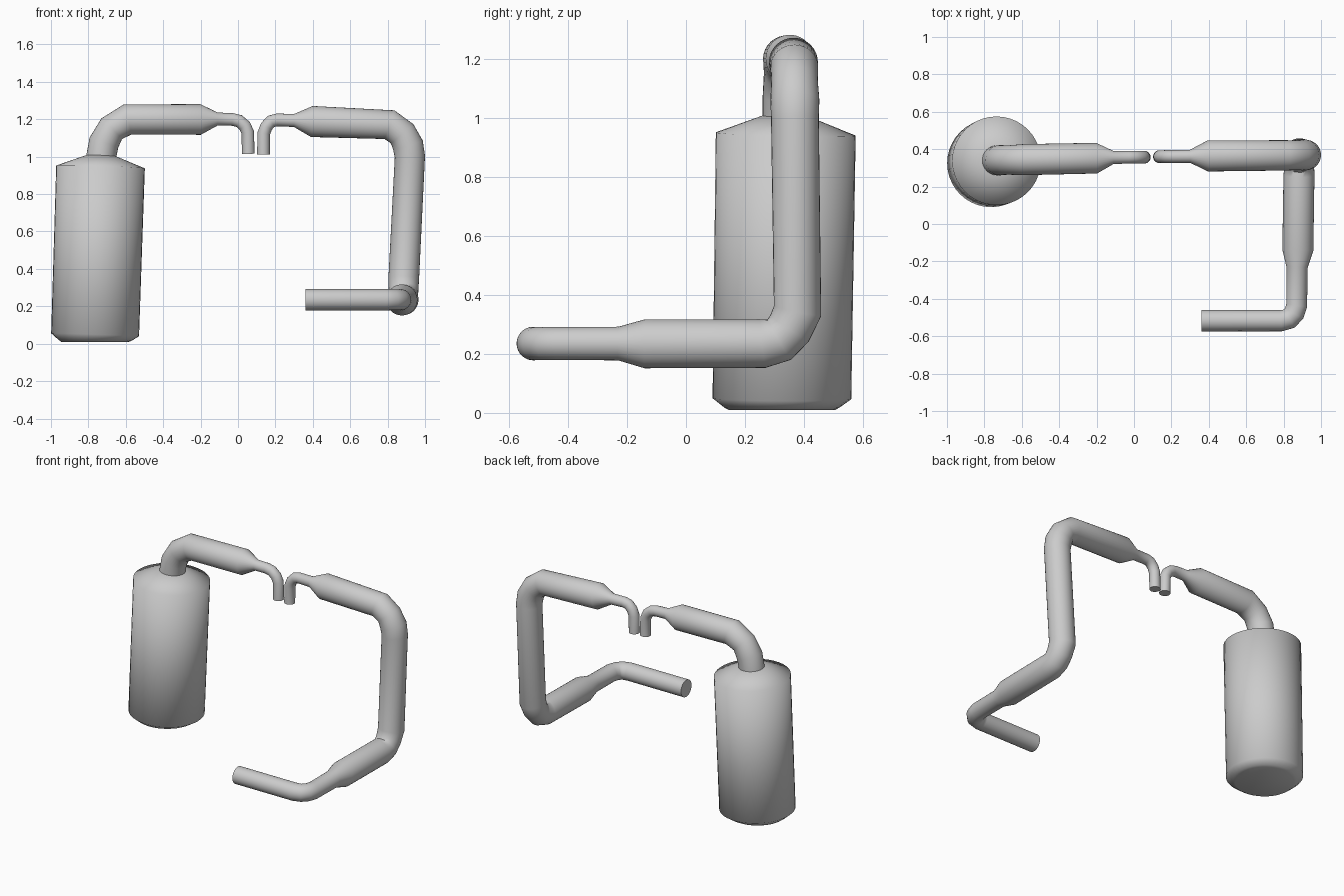
import bpy, bmesh, math
from mathutils import Vector


def tube(name, rings, sides=32, angle=50):
    """Capped tube through rings of (x, y, z, radius), mitred at each bend."""
    pts = [Vector(r[:3]) for r in rings]
    bm = bmesh.new()
    loops, prev, side = [], None, None
    for i, p in enumerate(pts):
        t = Vector()
        if i > 0:
            t += (p - pts[i - 1]).normalized()
        if i < len(pts) - 1:
            t += (pts[i + 1] - p).normalized()
        t.normalize()
        # carry the ring frame along the path without twisting
        if prev is None:
            side = t.orthogonal().normalized()
        else:
            side = prev.rotation_difference(t) @ side
        prev = t
        up = t.cross(side)
        r = rings[i][3]
        loops.append([bm.verts.new(p + r * (math.cos(a) * side + math.sin(a) * up))
                      for a in (2 * math.pi * k / sides for k in range(sides))])
    for a, b in zip(loops, loops[1:]):
        for k in range(sides):
            n = (k + 1) % sides
            bm.faces.new((a[k], a[n], b[n], b[k]))
    bm.faces.new(loops[0][::-1])
    bm.faces.new(loops[-1])
    mesh = bpy.data.meshes.new(name)
    bm.normal_update()
    bm.to_mesh(mesh)
    bm.free()
    ob = bpy.data.objects.new(name, mesh)
    bpy.context.collection.objects.link(ob)
    bpy.ops.object.select_all(action='DESELECT')
    ob.select_set(True)
    bpy.context.view_layer.objects.active = ob
    bpy.ops.object.shade_smooth_by_angle(angle=math.radians(angle))
    return ob


# Slightly leaning canister with bevelled base and shallow conical shoulder
tube("canister", [
    (-0.765, 0.325, 0.010, 0.18),
    (-0.765, 0.325, 0.018, 0.195),
    (-0.764, 0.325, 0.048, 0.235),
    (-0.735, 0.338, 0.945, 0.237),
    (-0.733, 0.340, 1.005, 0.080)], sides=40, angle=80)

# Pipe from the canister neck to the left thin outlet
tube("left_pipe", [
    (-0.733, 0.340, 0.99, 0.080),
    (-0.717, 0.341, 1.075, 0.081),
    (-0.675, 0.342, 1.150, 0.078),
    (-0.590, 0.344, 1.199, 0.083),
    (-0.200, 0.352, 1.199, 0.082),
    (-0.110, 0.356, 1.201, 0.035),
    (-0.030, 0.357, 1.199, 0.034),
    (0.005, 0.357, 1.191, 0.034),
    (0.036, 0.357, 1.165, 0.034),
    (0.052, 0.357, 1.130, 0.034),
    (0.055, 0.357, 1.015, 0.034)])

# Long muffler pipe: thin outlet, across, down, forward and back inwards
tube("right_pipe", [
    (0.136, 0.36, 1.012, 0.034),
    (0.138, 0.36, 1.125, 0.034),
    (0.152, 0.36, 1.162, 0.034),
    (0.178, 0.361, 1.189, 0.034),
    (0.208, 0.361, 1.196, 0.034),
    (0.300, 0.362, 1.194, 0.035),
    (0.395, 0.364, 1.188, 0.083),
    (0.810, 0.367, 1.171, 0.081),
    (0.878, 0.368, 1.122, 0.079),
    (0.909, 0.369, 1.060, 0.083),
    (0.919, 0.369, 1.000, 0.081),
    (0.886, 0.378, 0.345, 0.082),
    (0.885, 0.350, 0.285, 0.079),
    (0.884, 0.316, 0.248, 0.079),
    (0.882, 0.260, 0.235, 0.083),
    (0.876, -0.140, 0.234, 0.083),
    (0.872, -0.230, 0.235, 0.057),
    (0.870, -0.435, 0.235, 0.056),
    (0.856, -0.478, 0.235, 0.056),
    (0.830, -0.506, 0.235, 0.056),
    (0.785, -0.517, 0.235, 0.057),
    (0.360, -0.517, 0.235, 0.057)])
